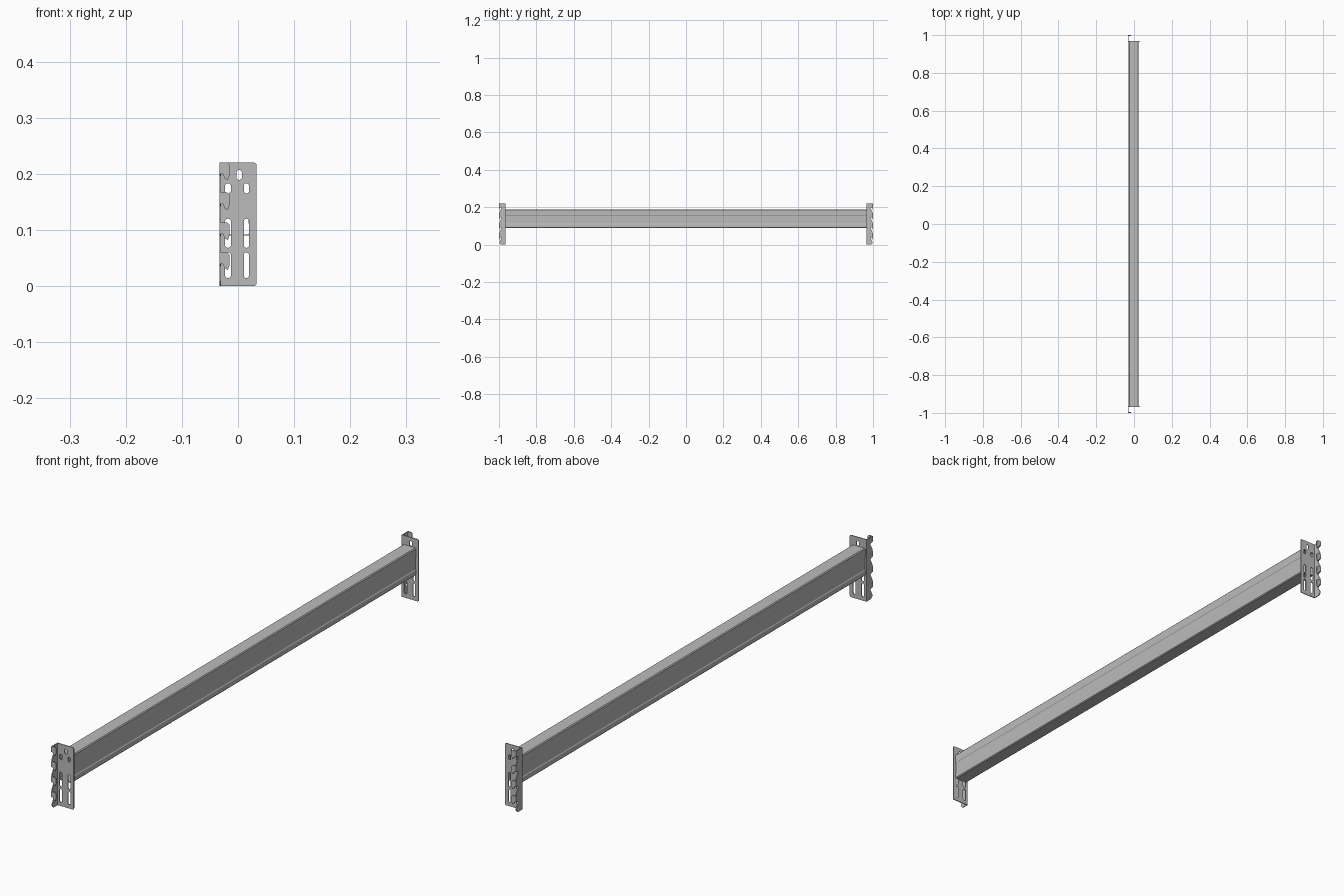
import bpy
from math import cos, sin, pi
from mathutils import Matrix

cube = bpy.data.objects.get("Cube")
if cube:
    bpy.data.objects.remove(cube, do_unlink=True)

steel = bpy.data.materials.new("grey steel")
steel.use_nodes = True
GREY = (0.5, 0.5, 0.5, 1)
steel.diffuse_color = GREY
steel.node_tree.nodes["Principled BSDF"].inputs["Base Color"].default_value = GREY

# Axis frames: a flat profile drawn in XZ or in YZ, thickened along the third axis
XZ = Matrix(((1, 0, 0, 0), (0, 0, -1, 0), (0, 1, 0, 0), (0, 0, 0, 1)))
YZ = Matrix(((0, 0, 1, 0), (1, 0, 0, 0), (0, 1, 0, 0), (0, 0, 0, 1)))


def slab(name, outlines, half, frame, offset, mirror=True):
    """Solid sheet from an outer outline and inner holes."""
    curve = bpy.data.curves.new(name, "CURVE")
    curve.dimensions = "2D"
    curve.fill_mode = "BOTH"
    curve.extrude = half
    for points in outlines:
        spline = curve.splines.new("POLY")
        spline.points.add(len(points) - 1)
        for p, (u, v) in zip(spline.points, points):
            p.co = (u, v, 0, 1)
        spline.use_cyclic_u = True
    temp = bpy.data.objects.new(name + " outline", curve)
    bpy.context.collection.objects.link(temp)
    graph = bpy.context.evaluated_depsgraph_get()
    mesh = bpy.data.meshes.new_from_object(temp.evaluated_get(graph))
    bpy.data.objects.remove(temp, do_unlink=True)
    mesh.transform(Matrix.Translation(offset) @ frame)
    mesh.materials.clear()
    mesh.materials.append(steel)
    mesh.shade_flat()
    obj = bpy.data.objects.new(name, mesh)
    bpy.context.collection.objects.link(obj)
    if mirror:
        mod = obj.modifiers.new("other end", "MIRROR")
        mod.use_axis = (False, True, False)
        mod.use_mirror_merge = False
    return obj


def slot(x, low, high, width):
    """Vertical slot with round ends."""
    r = width / 2
    top = [(x + r * cos(i * pi / 8), high - r + r * sin(i * pi / 8)) for i in range(9)]
    return top + [(2 * x - a, low + high - b) for a, b in top]


# Beam: hollow box with a shallow groove along both sides
def box(inset):
    l, r, b, t = -0.028 + inset, 0.023 - inset, 0.09 + inset, 0.188 - inset
    c, g = 0.003, 0.002
    right = [(r - c, b), (r, b + c), (r, 0.109), (r - g, 0.112),
             (r - g, 0.153), (r, 0.156), (r, t - c), (r - c, t)]
    return right + [(l + r - x, z) for x, z in reversed(right)]


slab("beam", [box(0), box(0.002)], 0.965, XZ, (0, 0, 0), mirror=False)

# End plates with rounded free corners and slots
R, TOP, EDGE = 0.005, 0.22, 0.033
corner = [(EDGE - R + R * cos(i * pi / 8), TOP - R + R * sin(i * pi / 8)) for i in range(5)]
plate = [(-EDGE, 0)] + [(x, TOP - z) for x, z in reversed(corner)] + corner + [(-EDGE, TOP)]
holes = [slot(0.002, 0.189, 0.207, 0.01)]
for x, width in ((-0.018, 0.011), (0.015, 0.009)):
    for low, high in ((0.165, 0.183), (0.068, 0.12), (0.014, 0.06)):
        holes.append(slot(x, low, high, width))
slab("end_plate", [plate] + holes, 0.0015, XZ, (0, -0.9665, 0))

# Side flanges, notched below every hook
hook_tops = [0.22 - 0.0535 * i for i in range(4)]
flange = [(-0.965, 0), (-0.965, TOP)]
for top in hook_tops:
    flange += [(-0.998, top), (-0.998, top - 0.02),
               (-0.986, top - 0.024), (-0.998, top - 0.046)]
flange += [(-0.998, 0.008), (-0.99, 0)]
slab("side_flange", [flange], 0.0015, YZ, (-EDGE + 0.0015, 0, 0))

# Hooks turned inward from the flange edge
hook = [(-0.033, 0), (-0.019, 0), (-0.015, -0.004), (-0.015, -0.022),
        (-0.018, -0.031), (-0.024, -0.028), (-0.027, -0.02), (-0.033, -0.02)]
for i, top in enumerate(hook_tops):
    slab(f"hook_{i + 1}", [[(x, z + top) for x, z in hook]], 0.002, XZ, (0, -0.998, 0))
